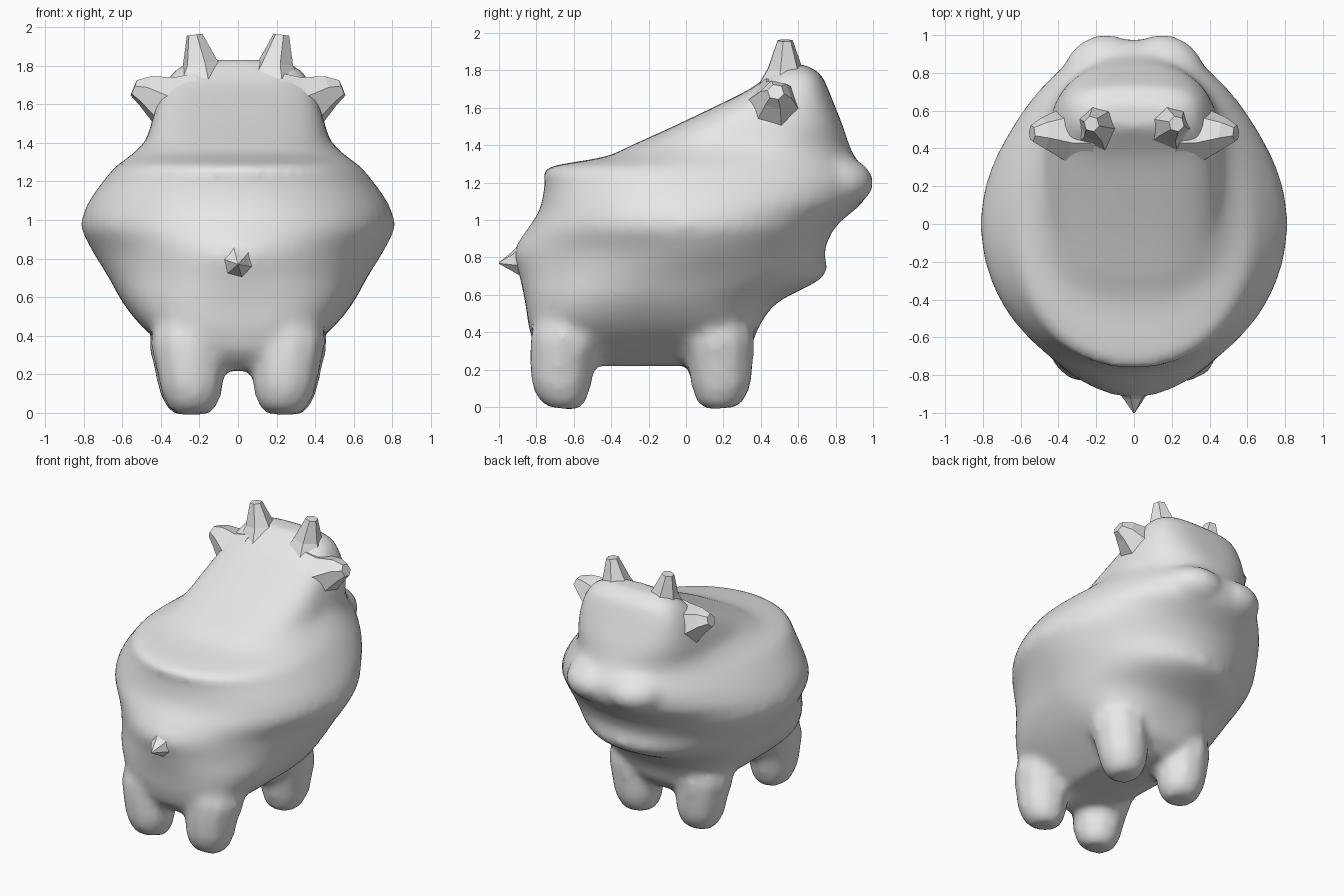
import bpy, bmesh, math
from mathutils import Matrix, Vector

cube = bpy.data.objects.get("Cube")
if cube:
    bpy.data.objects.remove(cube, do_unlink=True)

grey = bpy.data.materials.new("plain_grey")
grey.use_nodes = True
grey.diffuse_color = (0.8, 0.8, 0.8, 1)
grey.node_tree.nodes["Principled BSDF"].inputs["Base Color"].default_value = (0.8, 0.8, 0.8, 1)


def loft(bm, rings):
    """Skin a list of point rings and cap both ends."""
    loops = [[bm.verts.new(p) for p in ring] for ring in rings]
    n = len(loops[0])
    for a, b in zip(loops, loops[1:]):
        for i in range(n):
            j = (i + 1) % n
            bm.faces.new((a[i], a[j], b[j], b[i]))
    bm.faces.new(loops[0][::-1])
    bm.faces.new(loops[-1])


def spow(v, e):
    return math.copysign(abs(v) ** e, v)


def slice_ring(z, back, front, width, mid, n_back, n_front, count=56):
    """Horizontal egg-shaped slice of the trunk."""
    ring = []
    for i in range(count):
        t = math.tau * i / count
        c, s = math.cos(t), math.sin(t)
        e = 2 / (n_front if s > 0 else n_back)
        reach = front - mid if s > 0 else mid - back
        ring.append(Vector((width * spow(c, e), mid + reach * spow(s, e), z)))
    return ring


def refine(rows, steps=4):
    """Add in-between slices along a smooth curve through the given ones."""
    out = []
    for i in range(len(rows) - 1):
        quad = list(zip(rows[max(i - 1, 0)], rows[i], rows[i + 1], rows[min(i + 2, len(rows) - 1)]))
        for k in range(steps):
            t = k / steps
            out.append([b + 0.5 * t * (c - a + t * (2 * a - 5 * b + 4 * c - d
                        + t * (3 * (b - c) + d - a))) for a, b, c, d in quad])
    return out + [rows[-1]]


def tube(bm, path, sides=8, turn=0.0):
    """Tapered tube through (centre, radius) stations."""
    axis = (Vector(path[-1][0]) - Vector(path[0][0])).normalized()
    u = axis.orthogonal().normalized()
    v = axis.cross(u)
    rings = []
    for centre, r in path:
        angles = [math.tau * i / sides + turn for i in range(sides)]
        rings.append([Vector(centre) + r * (u * math.cos(a) + v * math.sin(a)) for a in angles])
    loft(bm, rings)


def finish(bm, name):
    bmesh.ops.recalc_face_normals(bm, faces=bm.faces)
    mesh = bpy.data.meshes.new(name)
    bm.to_mesh(mesh)
    bm.free()
    mesh.materials.append(grey)
    obj = bpy.data.objects.new(name, mesh)
    bpy.context.collection.objects.link(obj)
    return obj


# Trunk and head: height, back, front, half width, widest y, back and front roundness
SLICES = [
    (0.22, -0.70, 0.24, 0.20, -0.2, 3, 3),
    (0.31, -0.80, 0.34, 0.33, -0.2, 3.5, 3.2),
    (0.43, -0.84, 0.39, 0.48, -0.15, 3.3, 3),
    (0.56, -0.86, 0.49, 0.59, -0.1, 2.7, 2.3),
    (0.70, -0.89, 0.74, 0.67, -0.05, 2.1, 1.9),
    (0.83, -0.92, 0.74, 0.75, 0, 1.8, 1.95),
    (0.95, -0.85, 0.79, 0.81, 0, 1.95, 2),
    (1.02, -0.80, 0.86, 0.805, 0, 2.05, 1.95),
    (1.10, -0.77, 0.95, 0.77, 0, 2.1, 1.95),
    (1.20, -0.755, 0.98, 0.70, 0, 2.1, 2),
    (1.28, -0.74, 0.95, 0.63, 0, 2.1, 2.1),
    (1.34, -0.43, 0.90, 0.55, 0.15, 2.5, 2.2),
    (1.41, -0.27, 0.87, 0.48, 0.3, 2.8, 2.4),
    (1.50, -0.07, 0.84, 0.45, 0.4, 3, 2.7),
    (1.60, 0.14, 0.80, 0.42, 0.48, 3, 2.9),
    (1.70, 0.34, 0.76, 0.38, 0.54, 3, 3),
    (1.78, 0.45, 0.72, 0.32, 0.57, 3, 3),
    (1.83, 0.51, 0.64, 0.22, 0.58, 2.5, 2.5),
]
body = bmesh.new()
loft(body, [slice_ring(*s) for s in refine(SLICES)])

# Four stubby legs flaring into the trunk, and two broad muzzle lobes
LEG = [(-0.005, 0.09), (0.04, 0.135), (0.12, 0.165), (0.24, 0.18), (0.36, 0.2), (0.5, 0.18), (0.65, 0.1)]
for side in (-1, 1):
    for x, y, lean in ((0.23, -0.67, 0.2), (0.24, 0.19, -0.12)):
        tube(body, [((side * (x + 0.08 * min(z, 0.35)), y + lean * max(z - 0.2, 0), z), r)
                    for z, r in LEG], sides=10, turn=math.pi / 10)
    bmesh.ops.create_icosphere(body, subdivisions=3, radius=1,
                               matrix=Matrix.Translation((side * 0.15, 0.745, 1.2))
                               @ Matrix.Diagonal((0.24, 0.26, 0.16, 1)))
body = finish(body, "body")
fuse = body.modifiers.new("fuse", "REMESH")
fuse.mode = "VOXEL"
fuse.voxel_size = 0.03
fuse.use_smooth_shade = True
soften = body.modifiers.new("soften", "SMOOTH")
soften.factor = 0.5
soften.iterations = 6

# Horns and ears, faceted, one of each per side
for side, label in ((1, "left"), (-1, "right")):
    bm = bmesh.new()
    tube(bm, [((side * 0.19, 0.53, 1.70), 0.16), ((side * 0.195, 0.53, 1.81), 0.095),
              ((side * 0.225, 0.53, 1.96), 0.042)], sides=6)
    finish(bm, label + "_horn")

    bm = bmesh.new()
    tube(bm, [((side * 0.28, 0.49, 1.58), 0.21), ((side * 0.38, 0.47, 1.615), 0.14),
              ((side * 0.48, 0.48, 1.67), 0.085), ((side * 0.54, 0.48, 1.685), 0.045)], sides=6)
    finish(bm, label + "_ear")

# Short pointed tail
bm = bmesh.new()
tube(bm, [((0, -0.84, 0.79), 0.13), ((0, -0.92, 0.775), 0.06), ((0, -1.0, 0.77), 0.004)], sides=6)
finish(bm, "tail")
